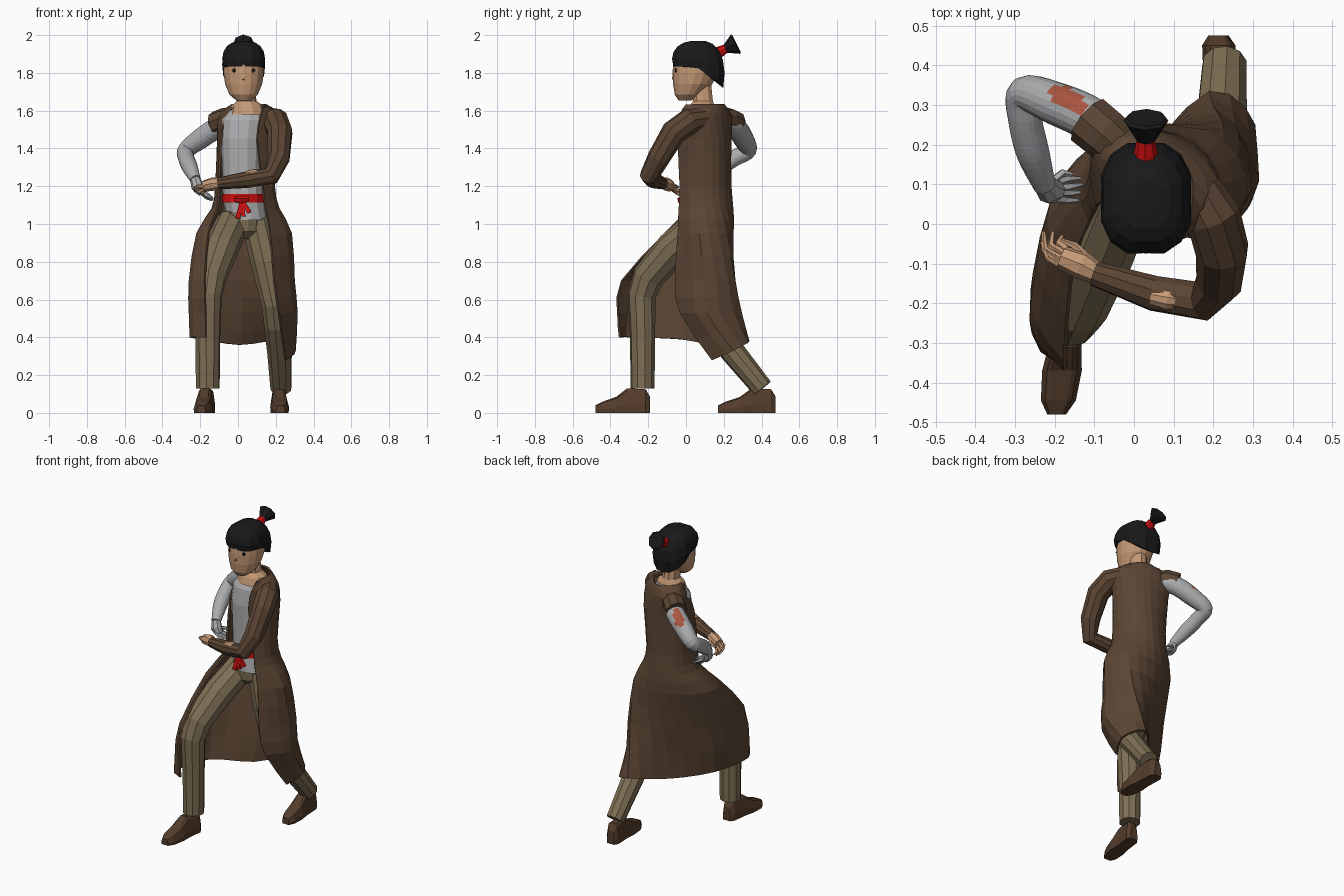
import bpy, bmesh, math
from mathutils import Vector


def material(name, r, g, b):
    m = bpy.data.materials.new(name)
    m.diffuse_color = (r, g, b, 1)
    return m


SKIN = material("skin", 0.56, 0.32, 0.18)
COAT = material("coat brown", 0.105, 0.06, 0.034)
PANTS = material("trouser khaki", 0.21, 0.16, 0.09)
SHIRT = material("shirt grey", 0.42, 0.42, 0.43)
METAL = material("arm grey", 0.40, 0.41, 0.42)
HAIR = material("hair black", 0.01, 0.01, 0.011)
RED = material("cloth red", 0.62, 0.005, 0.005)
SHOE = material("shoe brown", 0.09, 0.047, 0.025)
PATCH = material("faded red", 0.40, 0.09, 0.05)


def loft(name, rings, mat, closed=True, rule=None, mat2=None):
    """Skin a list of equal-length point rings; closed rings get end caps."""
    bm = bmesh.new()
    vs = [[bm.verts.new(p) for p in r] for r in rings]
    n = len(rings[0])
    for a, b in zip(vs, vs[1:]):
        for i in range(n if closed else n - 1):
            j = (i + 1) % n
            bm.faces.new((a[i], a[j], b[j], b[i]))
    if closed:
        bm.faces.new(vs[0])
        bm.faces.new(vs[-1])
    bmesh.ops.recalc_face_normals(bm, faces=bm.faces[:])
    bm.normal_update()
    if rule:
        for f in bm.faces:
            f.material_index = int(rule(f.calc_center_median(), f.normal))
    me = bpy.data.meshes.new(name)
    bm.to_mesh(me)
    bm.free()
    me.materials.append(mat)
    if mat2:
        me.materials.append(mat2)
    ob = bpy.data.objects.new(name, me)
    bpy.context.collection.objects.link(ob)
    return ob


def tube(name, pts, mat, n=8, **kw):
    """Round limb through (x, y, z, radius) points."""
    c = [Vector(p[:3]) for p in pts]
    u, rings = None, []
    for i, p in enumerate(pts):
        t = Vector()
        if i > 0:
            t += (c[i] - c[i - 1]).normalized()
        if i < len(c) - 1:
            t += (c[i + 1] - c[i]).normalized()
        t.normalize()
        u = t.orthogonal() if u is None else u - t * u.dot(t)
        u.normalize()
        v = t.cross(u)
        rings.append([c[i] + p[3] * (u * math.cos(k * math.tau / n) + v * math.sin(k * math.tau / n))
                      for k in range(n)])
    return loft(name, rings, mat, **kw)


def stack(name, rows, mat, n=14):
    """Upright body from elliptical rows (z, cx, cy, rx, ry)."""
    return loft(name, [[Vector((cx + rx * math.cos(k * math.tau / n), cy + ry * math.sin(k * math.tau / n), z))
                        for k in range(n)] for z, cx, cy, rx, ry in rows], mat)


def smooth(pts, k):
    """Catmull-Rom resampling with k steps per span."""
    out = []
    q = [pts[0]] + list(pts) + [pts[-1]]
    for a, b, c, d in zip(q, q[1:], q[2:], q[3:]):
        for s in range(k):
            t = s / k
            out.append(0.5 * (2 * b + (c - a) * t + (2 * a - 5 * b + 4 * c - d) * t * t
                              + (3 * b - a - 3 * c + d) * t ** 3))
    return out + [pts[-1]]


def plate(name, loc, w, h, mat):
    x, y, z = loc
    loft(name, [[Vector((x + sx * w, yy, z + sz * h)) for sx, sz in ((-1, 0), (0, -1), (1, 0), (0, 1))]
                for yy in (y, y + 0.008)], mat)


# Open coat: each row runs from the right front edge round the back to the left front edge
coat_top = [
    (1.63, [(-.005, .05), (-.03, .13), (0, .18), (.05, .2), (.1, .18), (.145, .11), (.135, .0)]),
    (1.575, [(-.05, .07), (-.095, .18), (-.07, .235), (.06, .225), (.18, .15), (.215, .05), (.12, -.03)]),
    (1.45, [(-.09, .05), (-.105, .14), (-.07, .22), (.07, .23), (.18, .17), (.20, .05), (.10, -.04)]),
    (1.2, [(-.10, .03), (-.115, .10), (-.07, .2), (.06, .235), (.16, .17), (.19, .05), (.13, -.03)]),
    (1.08, [(-.11, .01), (-.135, .09), (-.08, .2), (.06, .245), (.18, .18), (.215, .06), (.145, -.035)]),
]
coat_skirt = [
    (0.95, [(-.155, -.11), (-.215, .01), (-.14, .16), (.05, .245), (.22, .21), (.28, .07), (.17, -.04)]),
    (0.7, [(-.175, -.34), (-.255, -.2), (-.19, .04), (.02, .2), (.22, .255), (.295, .1), (.19, -.055)]),
    (0.53, [(-.17, -.36), (-.255, -.26), (-.2, .0), (.02, .17), (.2, .29), (.31, .11), (.215, -.03)]),
    ((.4, .4, .39, .36, .38, .33, .28),
     [(-.17, -.35), (-.25, -.28), (-.19, -.03), (.01, .15), (.19, .33), (.3, .25), (.25, .14)]),
]
rows = []
for z, pts in coat_top + coat_skirt:
    zs = z if isinstance(z, tuple) else [z] * 7
    rows.append(smooth([Vector((x, y, h)) for (x, y), h in zip(pts, zs)], 3))
cols = [smooth(col, 2) for col in zip(*rows)]
coat = loft("coat", cols, COAT, closed=False)
sol = coat.modifiers.new("thickness", "SOLIDIFY")
sol.thickness = 0.012
sol.offset = 0

# Shirt, sash and pelvis
stack("shirt", [(1.02, .05, .09, .105, .112), (1.12, .03, .09, .11, .108), (1.25, .025, .09, .107, .106),
                (1.45, .025, .09, .115, .11), (1.55, .035, .1, .12, .105), (1.615, .045, .1, .085, .07)], SHIRT)
stack("sash", [(1.115, .03, .09, .115, .114), (1.16, .03, .09, .113, .112)], RED)
tube("sash_knot", [(-.015, -.018, 1.13, .015), (.02, -.025, 1.128, .022), (.055, -.018, 1.135, .015)], RED, 6)
for i, end in enumerate([(0, -.03, 1.03, .018), (.06, -.028, 1.06, .016), (.03, -.028, 1.04, .014)]):
    tube(f"sash_tail_{i}", [(.02, -.022, 1.13, .012), end], RED, 4)
stack("trouser_seat", [(.92, .03, .09, .04, .06), (.96, .03, .09, .1, .1), (1.06, .03, .09, .11, .108)], PANTS)

# Trouser legs
tube("front_leg", [(-.03, .08, 1.0, .09), (-.09, -.07, .87, .092), (-.145, -.2, .72, .085), (-.16, -.235, .62, .075),
                   (-.16, -.23, .4, .067), (-.16, -.23, .13, .064)], PANTS, 10)
tube("back_leg", [(.1, .1, 1.02, .085), (.15, .085, .8, .085), (.195, .085, .58, .072), (.205, .13, .47, .068),
                  (.22, .25, .32, .066), (.228, .405, .13, .057)], PANTS, 10)


# Shoes: cross-sections from heel to toe
def shoe(name, heel, toe):
    rings = []
    for t, w, h in [(0, .026, .085), (.08, .042, .125), (.42, .042, .13), (.62, .05, .085), (.88, .044, .058),
                    (1, .024, .04)]:
        x, y = heel[0] + (toe[0] - heel[0]) * t, heel[1] + (toe[1] - heel[1]) * t
        rings.append([Vector((x + a * w, y, b * h)) for a, b in
                      ((-.95, 0), (.95, 0), (1, .35), (.75, .9), (.5, 1), (-.5, 1), (-.75, .9), (-1, .35))])
    loft(name, rings, SHOE)


shoe("front_shoe", (-.16, -.19), (-.195, -.48))
shoe("back_shoe", (.213, .475), (.225, .17))

# Coat sleeve, worn spot and bare hand of the left arm
tube("left_sleeve", [(.16, .09, 1.555, .06), (.2, .02, 1.545, .07), (.222, -.065, 1.485, .068),
                     (.215, -.145, 1.35, .06), (.175, -.195, 1.255, .05), (.05, -.175, 1.235, .045),
                     (-.1, -.125, 1.215, .032)], COAT, 10)
tube("worn_spot", [(.12, -.195, 1.262, .022), (.085, -.19, 1.264, .029), (.045, -.182, 1.258, .022)], SKIN, 10)
tube("left_palm", [(-.085, -.13, 1.217, .026), (-.13, -.105, 1.212, .036), (-.18, -.085, 1.2, .03)], SKIN)


def fingers(name, knuckles, mat):
    for i, (a, b, c) in enumerate(knuckles):
        tube(f"{name}_{i}", [a + (.012,), b + (.010,), c + (.005,)], mat, 5)


fingers("left_finger", [((-.17, -.11, 1.2), (-.215, -.085, 1.2), (-.232, -.045, 1.18)),
                        ((-.175, -.095, 1.2), (-.225, -.065, 1.19), (-.228, -.02, 1.17)),
                        ((-.17, -.08, 1.19), (-.21, -.055, 1.17), (-.205, -.02, 1.155)),
                        ((-.165, -.07, 1.19), (-.19, -.05, 1.165), (-.18, -.03, 1.15)),
                        ((-.12, -.085, 1.21), (-.15, -.055, 1.2), (-.185, -.04, 1.195))], SKIN)

# Grey right arm with a faded patch, torn sleeve and hand
arm = [(-.04, .21, 1.54, .05), (-.11, .265, 1.51, .056), (-.2, .305, 1.45, .054), (-.275, .328, 1.39, .045),
       (-.274, .26, 1.35, .043), (-.255, .18, 1.3, .042), (-.225, .095, 1.235, .028)]
tube("right_arm", smooth([Vector(p) for p in arm], 5), METAL, 20, mat2=PATCH,
     rule=lambda c, n: n.z > 0 and ((c.x + .168) / .046) ** 2 + ((c.y - .315 + .3 * (c.x + .168)) / .03) ** 2 < 1)
tube("elbow_mark", [(-.258, .358, 1.408, .012), (-.288, .352, 1.405, .012)], HAIR, 5)
tube("torn_sleeve", [(-.01, .17, 1.55, .06), (-.07, .225, 1.55, .066), (-.115, .262, 1.53, .067)], COAT, 9)
tube("right_palm", [(-.228, .1, 1.24, .027), (-.215, .085, 1.2, .034), (-.195, .085, 1.17, .026)], METAL)
fingers("right_finger", [((-.2, .105, 1.18), (-.165, .115, 1.16), (-.135, .115, 1.14)),
                         ((-.2, .09, 1.17), (-.16, .095, 1.15), (-.13, .1, 1.13)),
                         ((-.2, .08, 1.17), (-.165, .078, 1.14), (-.135, .08, 1.125)),
                         ((-.205, .065, 1.18), (-.17, .06, 1.15), (-.14, .06, 1.135)),
                         ((-.215, .1, 1.2), (-.18, .13, 1.19), (-.155, .125, 1.18))], METAL)

# Neck, head and face
stack("neck", [(1.58, .05, .085, .1, .085), (1.625, .05, .085, .085, .07), (1.65, .045, .09, .053, .055),
               (1.75, .035, .08, .05, .055)], SKIN, 10)
stack("head", [(1.655, .03, -.005, .04, .035), (1.685, .03, .012, .075, .072), (1.74, .03, .035, .098, .103),
               (1.80, .03, .05, .107, .121), (1.86, .03, .055, .106, .123), (1.92, .03, .06, .085, .1)], SKIN, 16)
tube("nose", [(.03, -.064, 1.81, .005), (.03, -.068, 1.77, .009), (.03, -.06, 1.758, .006)], SKIN, 4)
for side in (-1, 1):
    plate("eye", (.03 + side * .05, -.059, 1.813), .013, .012, HAIR)

# Hair cap with a hairline that drops towards the nape
n = 16
rings = []
for t, r in [(0, .97), (.3, 1.02), (.58, .96), (.8, .8), (.94, .56), (1, .3)]:
    ring = []
    for k in range(n):
        c, s = math.cos(k * math.tau / n), math.sin(k * math.tau / n)
        low = 1.835 - .115 * max(0, s + .1) / 1.1
        sq = 1 + .12 * abs(2 * s * c)
        ring.append(Vector((.03 + .111 * r * sq * c, .065 + .136 * r * sq * s, low + (1.968 - low) * t)))
    rings.append(ring)
loft("hair", rings, HAIR)

# Hair tie and upright tuft
tube("hair_tie", [(.03, .15, 1.895, .036), (.03, .212, 1.93, .023)], RED, 8)
tube("hair_tuft", [(.03, .205, 1.925, .02), (.03, .262, 1.952, .057), (.03, .268, 1.955, .05)], HAIR, 8)
